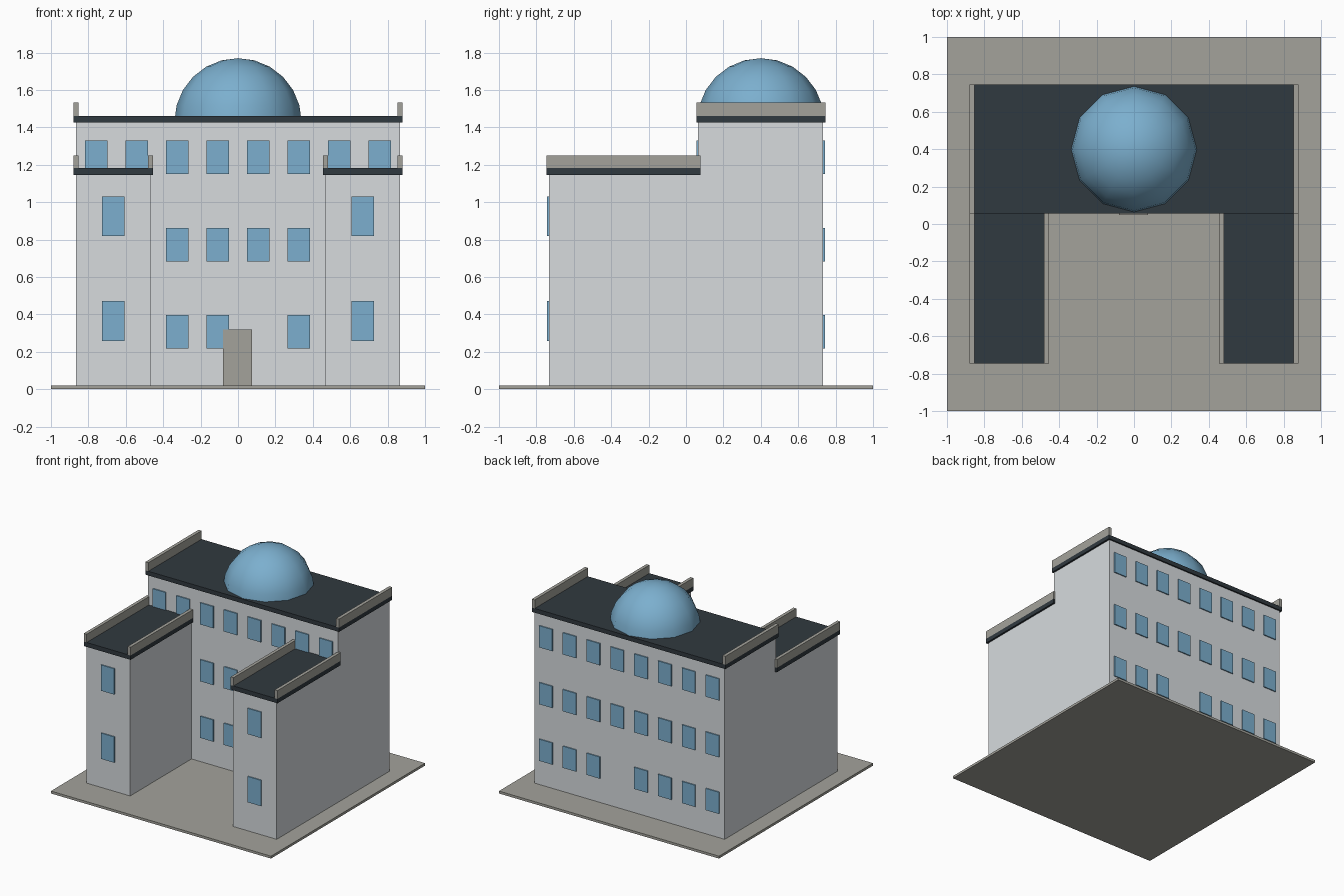
import bpy
import bmesh

cube = bpy.data.objects.get("Cube")
if cube:
    bpy.data.objects.remove(cube, do_unlink=True)


def material(name, rgb):
    m = bpy.data.materials.new(name)
    m.use_nodes = True
    m.diffuse_color = (*rgb, 1)
    m.node_tree.nodes["Principled BSDF"].inputs["Base Color"].default_value = (*rgb, 1)
    return m


WALL = material("pale grey wall", (0.68, 0.71, 0.73))
ROOF = material("dark slate roof", (0.03, 0.041, 0.05))
STONE = material("warm grey stone", (0.37, 0.365, 0.33))
GLASS = material("blue glass", (0.20, 0.43, 0.62))


def finish(name, bm, mat):
    mesh = bpy.data.meshes.new(name)
    bm.to_mesh(mesh)
    bm.free()
    mesh.materials.append(mat)
    obj = bpy.data.objects.new(name, mesh)
    bpy.context.collection.objects.link(obj)
    return obj


def box(name, mat, xs, ys, zs):
    """Box spanning the given (low, high) ranges."""
    bm = bmesh.new()
    bmesh.ops.create_cube(bm, size=1)
    for v in bm.verts:
        v.co = [r[0] if c < 0 else r[1] for c, r in zip(v.co, (xs, ys, zs))]
    return finish(name, bm, mat)


def span(centre, width):
    return (centre - width / 2, centre + width / 2)


def mirrored(xs, side):
    return tuple(sorted(x * side for x in xs))


BASE = 0.02
FRONT, BACK = 0.064, 0.733      # main block walls
WING_FRONT = -0.733

# Ground slab and main block
box("ground_slab", STONE, (-1, 1), (-1, 1), (0, BASE))
box("main_block", WALL, (-0.865, 0.865), (FRONT, BACK), (BASE, 1.427))
box("main_roof", ROOF, (-0.88, 0.88), (0.055, 0.745), (1.427, 1.462))

# Wings, their roofs and all parapets
for side, label in ((1, "left"), (-1, "right")):
    box(f"{label}_main_parapet", STONE, mirrored((0.853, 0.88), side),
        (0.055, 0.745), (1.462, 1.532))
    box(f"{label}_wing", WALL, mirrored((0.467, 0.865), side),
        (WING_FRONT, FRONT), (BASE, 1.146))
    roof_y = (-0.745, 0.077)
    box(f"{label}_wing_roof", ROOF, mirrored((0.455, 0.88), side), roof_y, (1.146, 1.182))
    for part, xs in (("inner", (0.455, 0.481)), ("outer", (0.854, 0.88))):
        box(f"{label}_wing_{part}_parapet", STONE, mirrored(xs, side), roof_y, (1.182, 1.25))
    for floor, z in (("lower", 0.365), ("upper", 0.925)):
        box(f"{label}_wing_{floor}_window", GLASS, span(side * 0.667, 0.12),
            (WING_FRONT - 0.009, WING_FRONT), span(z, 0.212))

# Window grid of the main block; one ground floor bay is left blank
for row, z in enumerate((0.308, 0.773, 1.24)):
    for col in range(8):
        if row == 0 and col == 4:
            continue
        x = (col - 3.5) * 0.2165
        box(f"back_window_{row}_{col}", GLASS, span(x, 0.12),
            (BACK, BACK + 0.009), span(z, 0.178))
        # The wings hide the outer bays of the lower floors
        if row == 2 or abs(x) < 0.45:
            box(f"front_window_{row}_{col}", GLASS, span(x, 0.12),
                (FRONT - 0.009, FRONT), span(z, 0.178))

# Front door
box("front_door", STONE, (-0.08, 0.076), (0.049, FRONT), (BASE, 0.32))

# Glass dome: upper half of a low sphere
bm = bmesh.new()
bmesh.ops.create_uvsphere(bm, u_segments=12, v_segments=12, radius=0.34)
bmesh.ops.delete(bm, geom=[v for v in bm.verts if v.co.z < -0.01], context="VERTS")
dome = finish("dome", bm, GLASS)
dome.location = (0, 0.4, 1.43)
for p in dome.data.polygons:
    p.use_smooth = True
